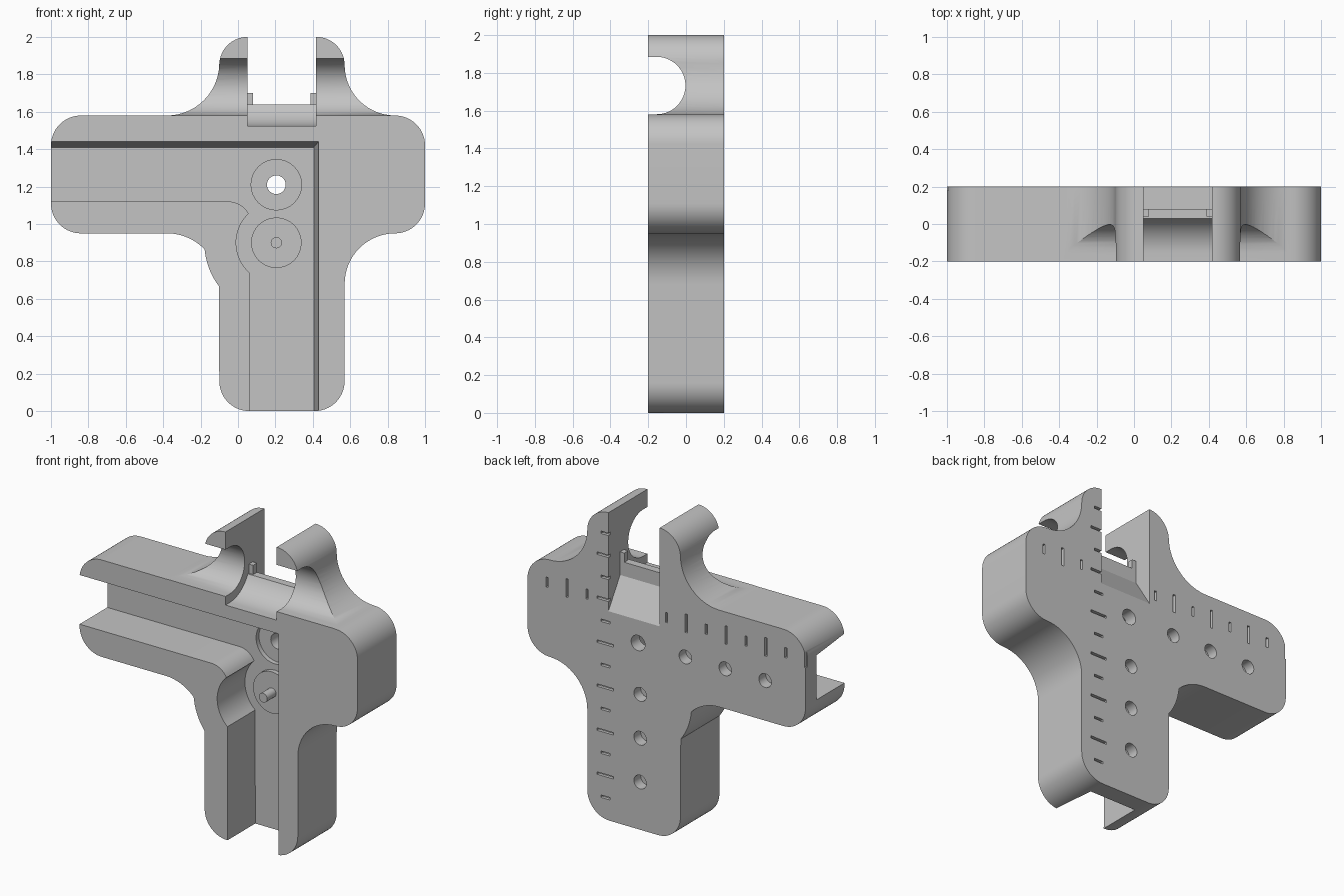
import bpy
import bmesh
from math import sin, cos, radians
from mathutils import Vector

cube = bpy.data.objects.get("Cube")
if cube:
    bpy.data.objects.remove(cube, do_unlink=True)

grey = bpy.data.materials.new("light grey")
grey.use_nodes = True
grey.diffuse_color = (0.55, 0.55, 0.55, 1)
grey.node_tree.nodes["Principled BSDF"].inputs["Base Color"].default_value = grey.diffuse_color


def arc(cx, cy, r, start, end, steps=14):
    angles = [radians(start + (end - start) * i / steps) for i in range(steps + 1)]
    return [(cx + r * cos(a), cy + r * sin(a)) for a in angles]


def add_loft(bm, near, far, low, high, axis="Y"):
    """Join two matching outlines placed at two positions along an axis."""
    def place(p, d):
        return Vector((p[0], d, p[1])) if axis == "Y" else Vector((d, p[0], p[1]))
    a = [bm.verts.new(place(p, low)) for p in near]
    b = [bm.verts.new(place(p, high)) for p in far]
    bm.faces.new(a)
    bm.faces.new(b)
    n = len(a)
    for i in range(n):
        j = (i + 1) % n
        bm.faces.new((a[i], a[j], b[j], b[i]))


def finish(bm, name):
    bmesh.ops.recalc_face_normals(bm, faces=bm.faces)
    mesh = bpy.data.meshes.new(name)
    bm.to_mesh(mesh)
    bm.free()
    mesh.materials.append(grey)
    obj = bpy.data.objects.new(name, mesh)
    bpy.context.collection.objects.link(obj)
    return obj


def loft(name, near, far, low, high, axis="Y"):
    bm = bmesh.new()
    add_loft(bm, near, far, low, high, axis)
    return finish(bm, name)


def prism(name, outline, low, high, axis="Y"):
    return loft(name, outline, outline, low, high, axis)


def circle(x, z, r, steps=32):
    return arc(x, z, r, 0, 360, steps)[:-1]


def rect(x, z, w, h):
    return [(x - w / 2, z - h / 2), (x + w / 2, z - h / 2),
            (x + w / 2, z + h / 2), (x - w / 2, z + h / 2)]


def select_only(obj):
    bpy.ops.object.select_all(action="DESELECT")
    obj.select_set(True)
    bpy.context.view_layer.objects.active = obj


def cut(target, cutter):
    cutter.hide_render = True
    mod = target.modifiers.new("cut", "BOOLEAN")
    mod.operation = "DIFFERENCE"
    mod.solver = "EXACT"
    mod.object = cutter
    select_only(target)
    bpy.ops.object.modifier_apply(modifier=mod.name)
    bpy.data.objects.remove(cutter, do_unlink=True)


FRONT, BACK, FLOOR = -0.2, 0.2, 0.085
BOLT_X, BOLT_Z, HOLE_Z = 0.205, 0.9, 1.21
SLOT_L, SLOT_R = 0.05, 0.418

# Cross-shaped body
outline = (arc(0.41, 0.16, 0.16, -90, 0)
           + arc(0.84, 0.68, 0.27, 180, 90)
           + arc(0.84, 1.11, 0.16, -90, 0)[1:]
           + arc(0.84, 1.42, 0.16, 0, 90)
           + arc(0.84, 1.85, 0.27, 270, 180)[1:]
           + arc(0.42, 1.85, 0.15, 0, 90)[1:]
           + arc(0.05, 1.85, 0.15, 90, 180)
           + arc(-0.38, 1.86, 0.28, 0, -90)
           + arc(-0.84, 1.42, 0.16, 90, 180)
           + arc(-0.84, 1.11, 0.16, 180, 270)
           + arc(-0.38, 0.67, 0.28, 90, 44.4)
           + arc(BOLT_X, BOLT_Z, 0.385, 186, 217)
           + arc(0.06, 0.16, 0.16, 180, 270))
body = prism("body", outline, FRONT, BACK)


# L-shaped channel with slightly drafted outer walls and a rounded bolt pocket
def channel(x, z):
    return ([(-1.1, z), (x, z), (x, -0.1), (0.065, -0.1)]
            + arc(BOLT_X, BOLT_Z, 0.215, 229, 136)
            + arc(-0.05, 1.0, 0.12, 27, 90, 8)
            + [(-1.1, 1.12)])


cut(body, loft("channel_cutter", channel(0.432, 1.442), channel(0.405, 1.41), FRONT - 0.02, FLOOR))

# Round groove across the front of both horns
groove = ([(-0.3, 1.885)] + arc(-0.155, 1.733, 0.152, 90, -90, 28) + [(-0.3, 1.581)])
cut(body, prism("groove_cutter", groove, -0.6, 1.1, "X"))

# Slot between the horns, leaving a ridge with a sloped back
slot = ([(-0.3, 2.1), (-0.3, 1.525)]
        + arc(-0.155, 1.73, 0.205, -90, -26)
        + [(0.08, 1.64), (0.08, 1.55), (0.2, 1.36), (0.25, 1.28), (0.25, 2.1)])
cut(body, prism("slot_cutter", slot, SLOT_L, SLOT_R, "X"))

# Through hole with a counterbore in the channel floor
cut(body, prism("counterbore_cutter", circle(BOLT_X, HOLE_Z, 0.135), 0.0, FLOOR + 0.03))
cut(body, prism("through_hole_cutter", circle(BOLT_X, HOLE_Z, 0.05), 0.0, 0.3))

# Blind holes in the back
bm = bmesh.new()
for i in range(3):
    for x, z in ((-0.135 - 0.287 * i, HOLE_Z), (0.19, 0.88 - 0.285 * i)):
        add_loft(bm, circle(x, z, 0.045, 24), circle(x, z, 0.045, 24), BACK - 0.07, BACK + 0.05)
cut(body, finish(bm, "blind_hole_cutter"))

# Engraved ruler marks along both axes of the back
bm = bmesh.new()
for k in range(-10, 5):
    length = 0.12 if k % 2 == 0 else 0.065
    marks = []
    if k not in (-2, -1, 0, 4):
        marks.append(rect(0.43 + 0.143 * k, 1.43, 0.016, length))
    if -10 < k < 4:
        marks.append(rect(0.44, 1.43 + 0.143 * k, length, 0.016))
    for m in marks:
        add_loft(bm, m, m, BACK - 0.02, BACK + 0.03)
cut(body, finish(bm, "ruler_mark_cutter"))

# Small posts at both ends of the ridge
for side, x in (("right", SLOT_L + 0.015), ("left", SLOT_R - 0.014)):
    prism(side + "_ridge_post", rect(x, 1.65, 0.032, 0.1), 0.04, 0.08)

# Washer and pin in the pocket
washer = prism("washer", circle(BOLT_X, BOLT_Z, 0.135), FLOOR - 0.03, FLOOR + 0.01)
pin = prism("pin", circle(BOLT_X, BOLT_Z, 0.03, 20), FLOOR - 0.12, FLOOR)

for obj in (body, washer, pin):
    select_only(obj)
    bpy.ops.object.shade_smooth_by_angle(angle=radians(25))
